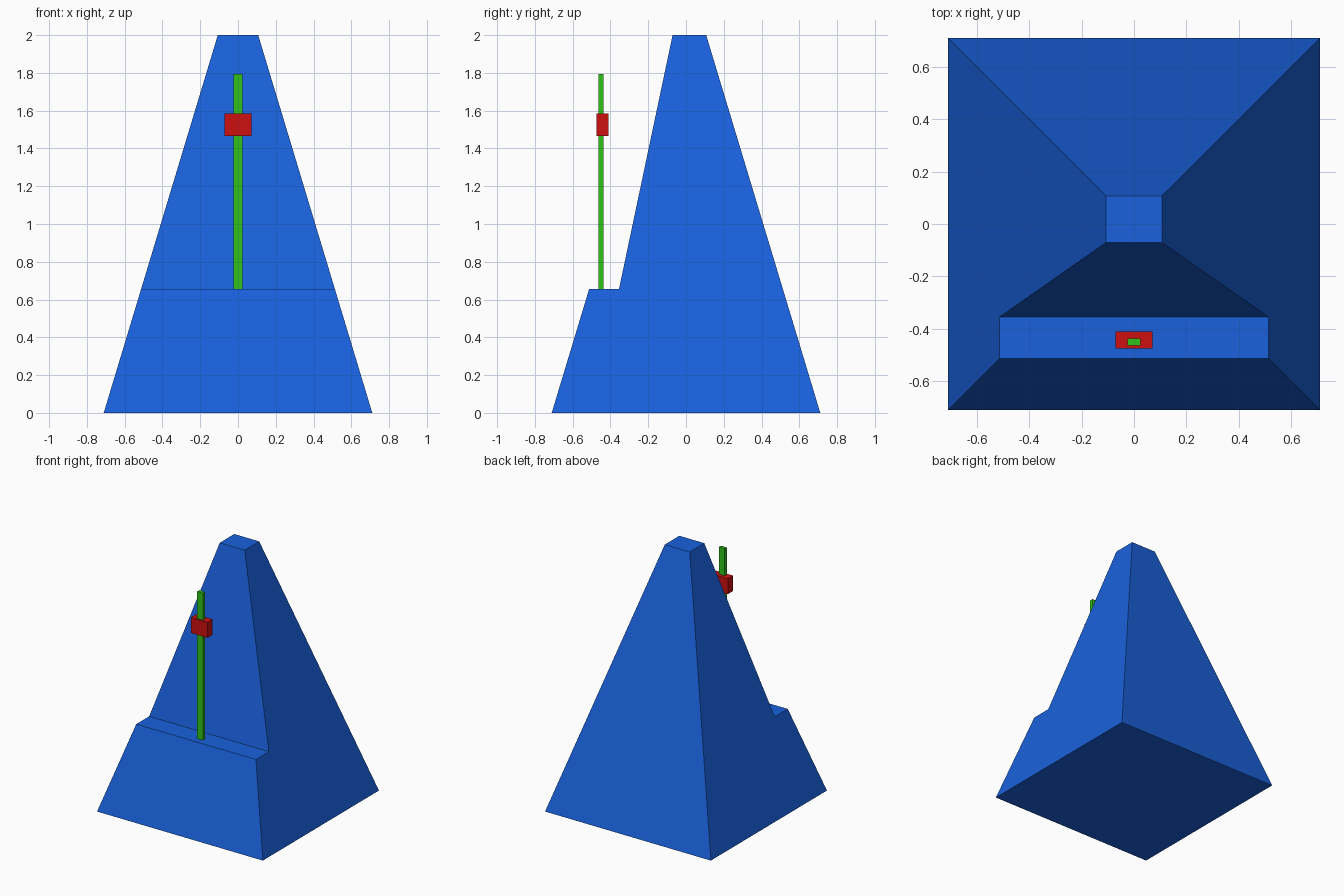
import bpy, bmesh

if "Cube" in bpy.data.objects:
    bpy.data.objects.remove(bpy.data.objects["Cube"])

def material(name, color):
    m = bpy.data.materials.new(name)
    m.diffuse_color = (*color, 1)
    m.use_nodes = True
    m.node_tree.nodes["Principled BSDF"].inputs["Base Color"].default_value = m.diffuse_color
    return m

blue = material("blue", (0.01, 0.12, 0.72))
green = material("green", (0.03, 0.55, 0.01))
red = material("red", (0.62, 0.005, 0.005))

def finish(name, bm, mat):
    bmesh.ops.recalc_face_normals(bm, faces=bm.faces)
    me = bpy.data.meshes.new(name)
    bm.to_mesh(me)
    bm.free()
    me.materials.append(mat)
    ob = bpy.data.objects.new(name, me)
    bpy.context.collection.objects.link(ob)
    return ob

def box(name, lo, hi, mat):
    bm = bmesh.new()
    bmesh.ops.create_cube(bm, size=1)
    for v in bm.verts:
        v.co = [(a + b) / 2 + c * (b - a) for a, b, c in zip(lo, hi, v.co)]
    return finish(name, bm, mat)

# Tapered body: side profile (y, z) spanned between the two leaning sides
BASE, TOP, HEIGHT, LEDGE = 0.711, 0.107, 2.0, 0.655

def half_width(z):
    return BASE + (TOP - BASE) * z / HEIGHT

profile = [(-BASE, 0), (-half_width(LEDGE), LEDGE), (-0.355, LEDGE),
           (-0.071, HEIGHT), (TOP, HEIGHT), (BASE, 0)]
bm = bmesh.new()
left, right = [[bm.verts.new((s * half_width(z), y, z)) for y, z in profile]
               for s in (-1, 1)]
bm.faces.new(left)
bm.faces.new(right)
for i in range(len(profile)):
    j = (i + 1) % len(profile)
    bm.faces.new((left[i], left[j], right[j], right[i]))
finish("body", bm, blue)

# Pendulum rod standing on the ledge, with its sliding weight
box("pendulum_rod", (-0.025, -0.464, LEDGE), (0.025, -0.438, 1.795), green)
box("sliding_weight", (-0.071, -0.475, 1.465), (0.071, -0.411, 1.585), red)
